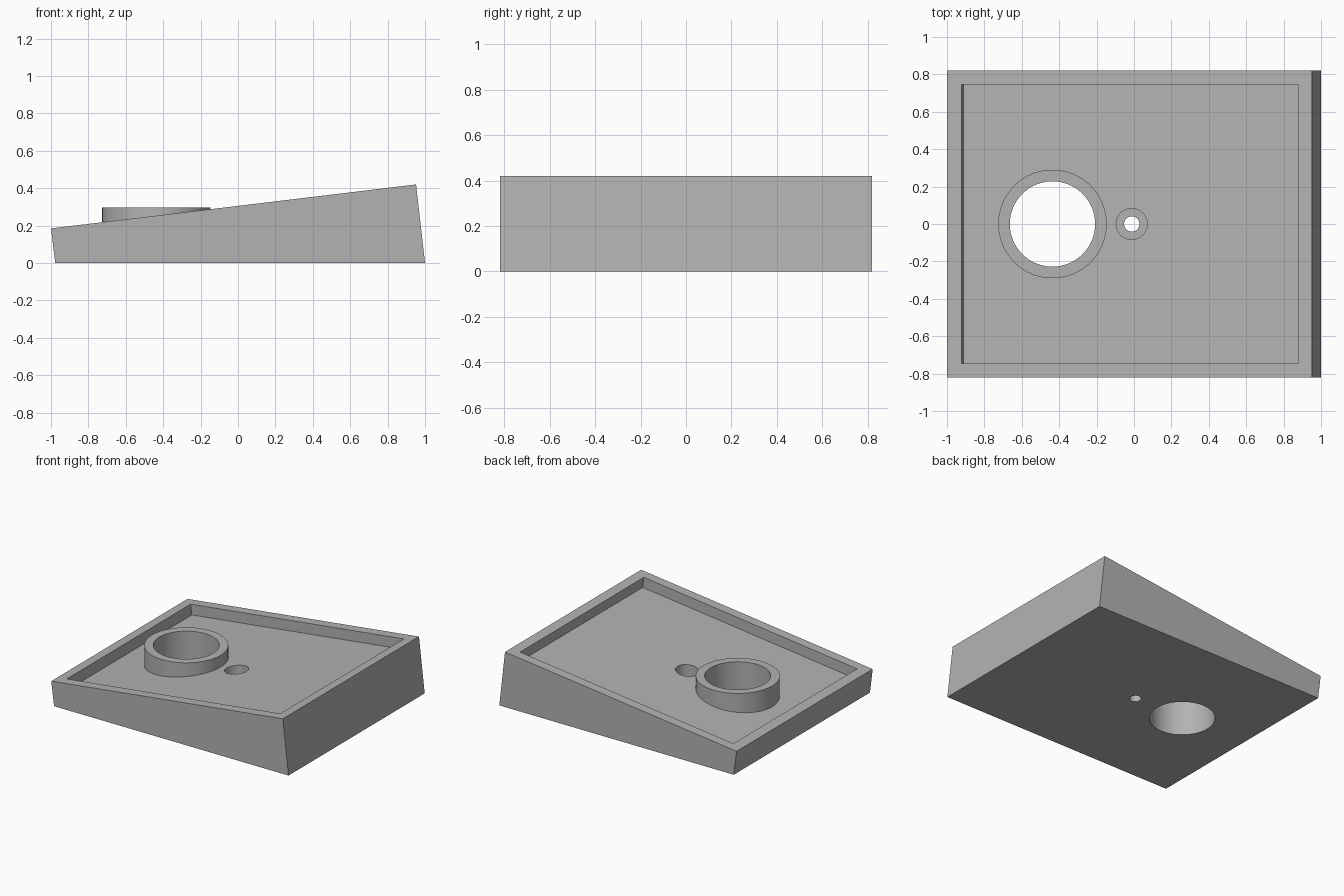
import bpy, bmesh, math
from mathutils import Matrix

cube = bpy.data.objects.get("Cube")
if cube:
    bpy.data.objects.remove(cube, do_unlink=True)

grey = bpy.data.materials.new("plain grey")
grey.use_nodes = True
colour = (0.45, 0.45, 0.45, 1)
grey.diffuse_color = colour
grey.node_tree.nodes["Principled BSDF"].inputs["Base Color"].default_value = colour


def make_object(name, bm):
    mesh = bpy.data.meshes.new(name)
    bmesh.ops.recalc_face_normals(bm, faces=bm.faces)
    bm.to_mesh(mesh)
    bm.free()
    mesh.materials.append(grey)
    obj = bpy.data.objects.new(name, mesh)
    bpy.context.collection.objects.link(obj)
    return obj


def prism(name, profile, half_width):
    """Side profile in x and z, extruded along y."""
    bm = bmesh.new()
    face = bm.faces.new([bm.verts.new((x, -half_width, z)) for x, z in profile])
    new = bmesh.ops.extrude_face_region(bm, geom=[face])["geom"]
    verts = [v for v in new if isinstance(v, bmesh.types.BMVert)]
    bmesh.ops.translate(bm, verts=verts, vec=(0, 2 * half_width, 0))
    return make_object(name, bm)


def cylinder(name, x, radius, bottom, top):
    bm = bmesh.new()
    bmesh.ops.create_cone(bm, cap_ends=True, segments=96, radius1=radius,
                          radius2=radius, depth=top - bottom,
                          matrix=Matrix.Translation((x, 0, (top + bottom) / 2)))
    return make_object(name, bm)


def combine(target, tool, operation):
    mod = target.modifiers.new(tool.name, "BOOLEAN")
    mod.operation = operation
    mod.solver = "EXACT"
    mod.object = tool
    bpy.context.view_layer.objects.active = target
    bpy.ops.object.modifier_apply(modifier=mod.name)
    bpy.data.objects.remove(tool, do_unlink=True)


# Wedge body with a sloping top
low_x, low_z, high_x, high_z = -1.0, 0.185, 0.952, 0.42
body = prism("wedge_base", [(-0.977, 0), (1, 0), (high_x, high_z), (low_x, low_z)], 0.82)

# Shallow tray sunk square to the sloping top
angle = math.atan2(high_z - low_z, high_x - low_x)
down = (math.sin(angle), -math.cos(angle))


def on_slope(x, depth):
    z = low_z + (x - low_x) * math.tan(angle)
    return x + down[0] * depth, z + down[1] * depth


tray_depth, above = 0.08, -0.1
left, right = -0.921, 0.877
tray = prism("tray_cutter", [on_slope(left, tray_depth), on_slope(right, tray_depth),
                             on_slope(right, above), on_slope(left, above)], 0.745)
combine(body, tray, "DIFFERENCE")

# Upright collar with a through hole
collar_x = -0.436
combine(body, cylinder("collar", collar_x, 0.29, 0.06, 0.297), "UNION")
combine(body, cylinder("collar_hole", collar_x, 0.228, -0.2, 0.6), "DIFFERENCE")

# Small counterbored hole
bolt_x = -0.012
combine(body, cylinder("bolt_head_recess", bolt_x, 0.083, 0.1, 0.6), "DIFFERENCE")
combine(body, cylinder("bolt_hole", bolt_x, 0.041, -0.2, 0.6), "DIFFERENCE")

# Smooth round walls, sharp edges
body.select_set(True)
bpy.context.view_layer.objects.active = body
bpy.ops.object.shade_smooth_by_angle(angle=math.radians(30))
